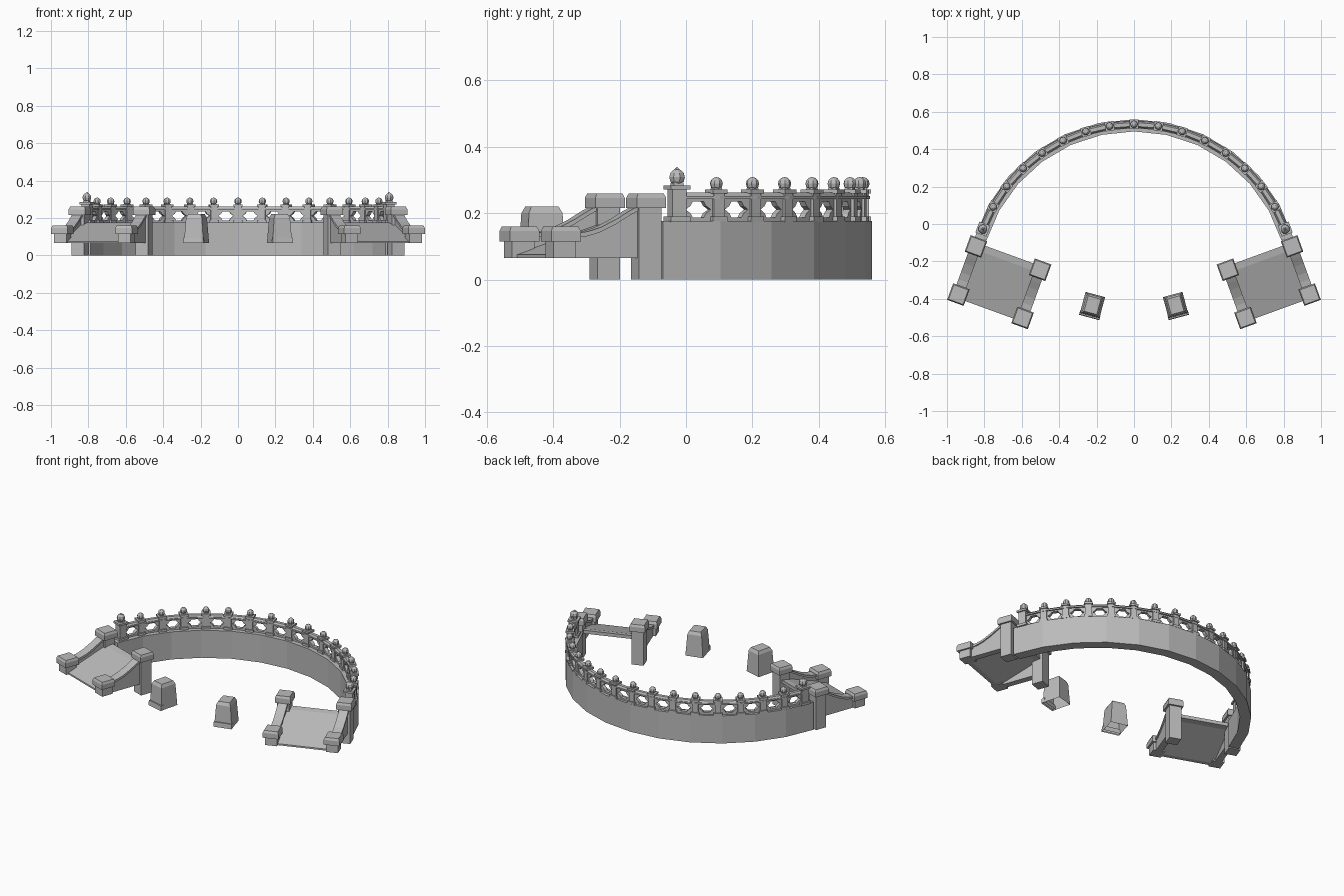
import bpy, bmesh, math
from mathutils import Matrix, Vector

if "Cube" in bpy.data.objects:
    bpy.data.objects.remove(bpy.data.objects["Cube"], do_unlink=True)

stone = bpy.data.materials.new("grey stone")
stone.use_nodes = True
GREY = (0.5, 0.5, 0.5, 1)
stone.diffuse_color = GREY
stone.node_tree.nodes["Principled BSDF"].inputs["Base Color"].default_value = GREY

CY = -0.33            # centre of the arc on y
R = 0.863             # centre line of the balustrade
STEP = math.radians(8.68)
END = math.radians(73)


def finish(name, bm, matrix=Matrix()):
    bmesh.ops.recalc_face_normals(bm, faces=bm.faces)
    mesh = bpy.data.meshes.new(name)
    bm.to_mesh(mesh)
    bm.free()
    mesh.materials.append(stone)
    ob = bpy.data.objects.new(name, mesh)
    ob.matrix_world = matrix
    bpy.context.collection.objects.link(ob)
    return ob


def frustum(bm, x, y, z0, z1, w0, w1=None, d0=None, d1=None):
    """Box from z0 to z1 whose width and depth may taper."""
    w1 = w1 or w0
    d0, d1 = d0 or w0, d1 or w1
    rings = [[bm.verts.new((x + sx * w / 2, y + sy * d / 2, z))
              for sx, sy in ((-1, -1), (1, -1), (1, 1), (-1, 1))]
             for z, w, d in ((z0, w0, d0), (z1, w1, d1))]
    bm.faces.new(rings[0])
    bm.faces.new(rings[1])
    for i in range(4):
        j = (i + 1) % 4
        bm.faces.new((rings[0][i], rings[0][j], rings[1][j], rings[1][i]))


def arc_sweep(name, profile, end, count):
    """Sweep an (radius, z) outline along the arc."""
    bm = bmesh.new()
    rings = []
    for i in range(count + 1):
        a = -end + 2 * end * i / count
        rings.append([bm.verts.new((r * math.sin(a), CY + r * math.cos(a), z))
                      for r, z in profile])
    n = len(profile)
    for p, q in zip(rings, rings[1:]):
        for i in range(n):
            bm.faces.new((p[i], p[(i + 1) % n], q[(i + 1) % n], q[i]))
    bm.faces.new(rings[0])
    bm.faces.new(rings[-1])
    return finish(name, bm)


def extrude_side(bm, outline, x0, x1):
    """Extrude a (y, z) outline across x."""
    a, b = ([bm.verts.new((x, y, z)) for y, z in outline] for x in (x0, x1))
    bm.faces.new(a)
    bm.faces.new(b)
    for i in range(len(a)):
        j = (i + 1) % len(a)
        bm.faces.new((a[i], a[j], b[j], b[i]))


def arc_matrix(a, r=R):
    return Matrix.Translation((r * math.sin(a), CY + r * math.cos(a), 0)) @ Matrix.Rotation(-a, 4, 'Z')


# Curved retaining wall and balustrade rails
def band(r, half, z0, z1):
    return [(r - half, z0), (r + half, z0), (r + half, z1), (r - half, z1)]


arc_sweep("curved_wall", band(0.8575, 0.0325, 0, 0.176), END, 12)
arc_sweep("top_rail", band(R, 0.021, 0.243, 0.252), 8 * STEP, 16)
arc_sweep("rail_coping", [(R - 0.017, 0.252), (R + 0.017, 0.252), (R + 0.01, 0.262), (R - 0.01, 0.262)],
          8 * STEP, 16)


# Posts with ball finials
def post(a, name, grow, lift):
    bm = bmesh.new()
    frustum(bm, 0, 0, 0.174, 0.19, 0.05 * grow)
    frustum(bm, 0, 0, 0.19, 0.26 + lift, 0.036 * grow)
    frustum(bm, 0, 0, 0.26 + lift, 0.272 + lift, 0.05 * grow)
    radius = 0.02 * grow
    ball_z = 0.289 + lift + (grow - 1) * 0.03
    frustum(bm, 0, 0, 0.272 + lift, ball_z, 0.026 * grow, 0.018 * grow)
    bmesh.ops.create_uvsphere(bm, u_segments=8, v_segments=6, radius=radius,
                              matrix=Matrix.Translation((0, 0, ball_z)))
    if grow > 1:
        frustum(bm, 0, 0, ball_z + radius * 0.8, ball_z + radius * 1.2, 0.018, 0.003)
    finish(name, bm, arc_matrix(a))


for i in range(-8, 9):
    if abs(i) == 8:
        post(i * STEP, "end_post", 1.25, 0.012)
    else:
        post(i * STEP, "post", 1, 0)


# Pierced panels between the posts
def pierced_panel(a):
    bm = bmesh.new()
    w, zm, hh, t = 0.066, 0.211, 0.036, 0.011
    hole = [(-0.042, 0), (-0.026, 0.011), (-0.018, 0.024), (0.018, 0.024),
            (0.026, 0.011), (0.042, 0), (0.026, -0.011), (0.018, -0.024),
            (-0.018, -0.024), (-0.026, -0.011)]
    outer = [(-w, 0), (-w, hh / 2), (-w, hh), (w, hh), (w, hh / 2)]
    outer += [(-x, -z) for x, z in outer]
    loops = [[bm.verts.new((x, y, zm + z)) for x, z in pts]
             for y, pts in ((-t, outer), (-t, hole), (t, hole), (t, outer))]
    for p, q in zip(loops, loops[1:] + loops[:1]):
        for i in range(10):
            j = (i + 1) % 10
            bm.faces.new((p[i], p[j], q[j], q[i]))
    finish("pierced_panel", bm, arc_matrix(a, R * math.cos(STEP / 2)))


for i in range(-8, 8):
    pierced_panel((i + 0.5) * STEP)


# Ramps with pillars and curved side walls
HX, HY = 0.1825, 0.137
SLOPE = [(0.11, 0.226), (0.07, 0.205), (0.03, 0.181), (-0.02, 0.157), (-0.06, 0.145), (-0.11, 0.138)]


def pillar(name, x, y, z0, top, m):
    bm = bmesh.new()
    frustum(bm, x, y, z0, top - 0.045, 0.072)
    frustum(bm, x, y, top - 0.045, top - 0.014, 0.094)
    frustum(bm, x, y, top - 0.014, top, 0.094, 0.082)
    finish(name, bm, m)


for side, word in ((1, "left"), (-1, "right")):
    m = Matrix.Translation((side * 0.7205, -0.311, 0)) @ Matrix.Rotation(side * math.radians(20), 4, 'Z')
    for x in (-HX, HX):
        pillar(word + "_back_pillar", x, HY, 0, 0.26, m)
        pillar(word + "_front_pillar", x, -HY, 0.065, 0.16, m)
        bm = bmesh.new()
        extrude_side(bm, SLOPE + [(-0.11, 0.065), (0.11, 0.065)], x - 0.02, x + 0.02)
        finish(word + "_side_wall", bm, m)
        bm = bmesh.new()
        under = [(y, z - 0.014) for y, z in reversed(SLOPE)]
        extrude_side(bm, SLOPE + under, x - 0.028, x + 0.028)
        finish(word + "_side_coping", bm, m)
    bm = bmesh.new()
    extrude_side(bm, [(0.157, 0.176), (0.12, 0.17), (-0.157, 0.075), (-0.157, 0.065),
                      (-0.13, 0.065), (0.12, 0.15), (0.157, 0.155)], -HX, HX)
    finish(word + "_ramp", bm, m)

    # Free standing pedestal, open underneath
    m = Matrix.Translation((side * 0.222, -0.434, 0)) @ Matrix.Rotation(side * math.radians(15), 4, 'Z')
    bm = bmesh.new()
    frustum(bm, 0, 0, 0.065, 0.2, 0.108, 0.088, 0.118, 0.105)
    frustum(bm, 0, 0, 0.2, 0.22, 0.088, 0.07, 0.105, 0.085)
    frustum(bm, 0, -0.055, 0.065, 0.095, 0.112, 0.108, 0.026, 0.02)
    low = [f for f in bm.faces if max(v.co.z for v in f.verts) < 0.07 or
           (f.calc_center_median().z > 0.199 and f.calc_center_median().z < 0.201)]
    bmesh.ops.delete(bm, geom=low, context='FACES')
    finish(word + "_pedestal", bm, m)
